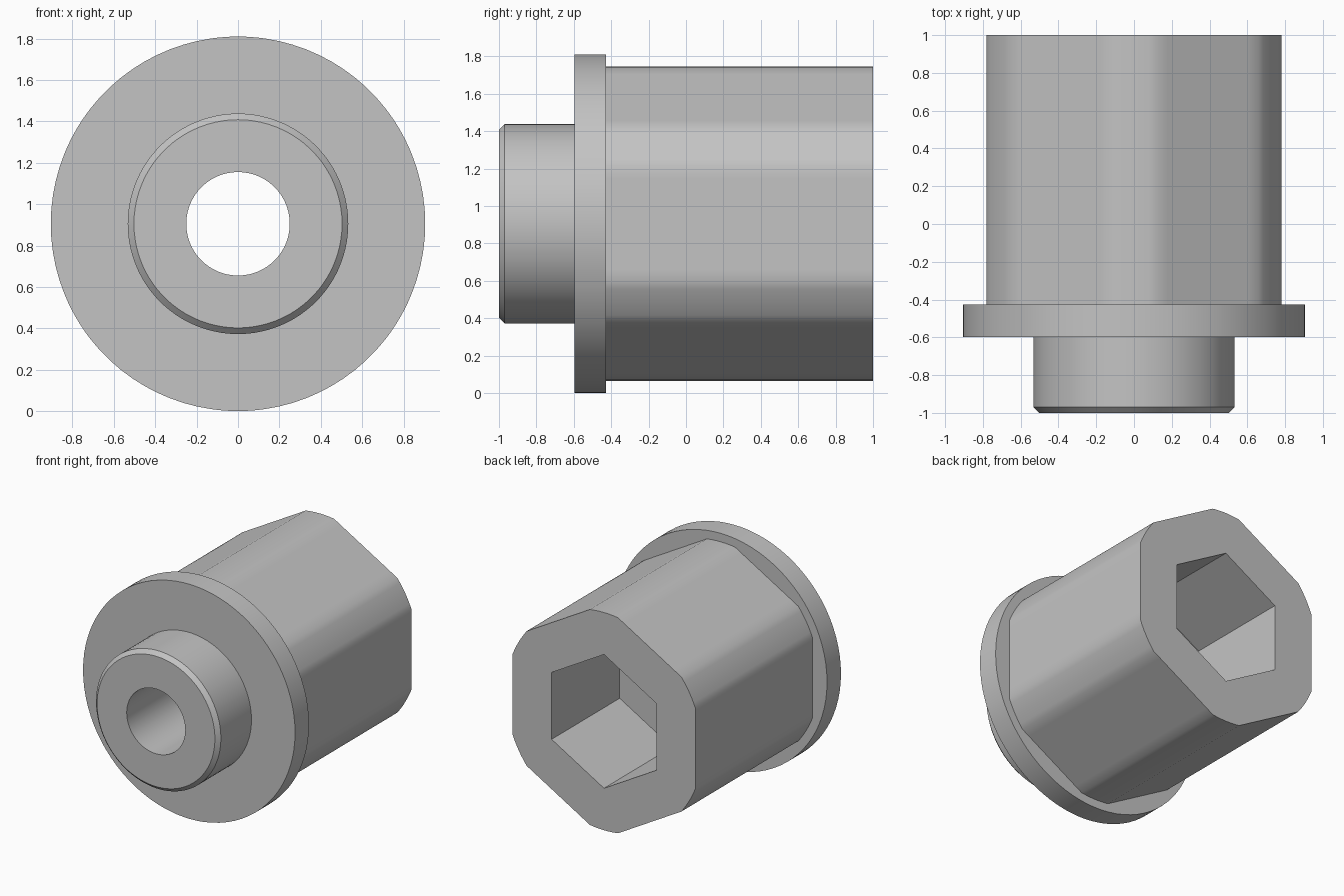
import bpy, bmesh
from math import cos, sin, acos, radians, pi

cube = bpy.data.objects.get("Cube")
if cube:
    bpy.data.objects.remove(cube)

# Main dimensions
CENTRE_Z = 0.905
BORE_R, FLANGE_R, BOSS_R = 0.25, 0.905, 0.533
SLEEVE_R, SLEEVE_FLAT, SOCKET_FLAT = 0.84, 0.78, 0.447
FLANGE_BACK, FLANGE_FRONT, SOCKET_FLOOR = -0.427, -0.597, 0.17

steel = bpy.data.materials.new("plain grey steel")
steel.use_nodes = True
GREY = (0.55, 0.55, 0.55, 1)
steel.diffuse_color = GREY
steel.node_tree.nodes["Principled BSDF"].inputs["Base Color"].default_value = GREY

# Shared angles: each sixth has a flat and a rounded corner
half_flat = acos(SLEEVE_FLAT / SLEEVE_R)
corner = pi / 3 - 2 * half_flat
angles = []
for k in range(6):
    start = k * pi / 3 - half_flat
    angles += [start + 2 * half_flat * i / 10 for i in range(10)]
    angles += [start + 2 * half_flat + corner * i / 6 for i in range(6)]


# Cross-sections as radius over angle
def circle(r):
    return lambda a: r


def hexagon(flat):
    return lambda a: flat / cos((a + pi / 6) % (pi / 3) - pi / 6)


def sleeve(a):
    return min(SLEEVE_R, hexagon(SLEEVE_FLAT)(a))


def skin(name, sections):
    """Bridge a run of (cross-section, y) rings into one surface."""
    bm = bmesh.new()
    rings = []
    for radius, y in sections:
        rings.append([bm.verts.new((radius(a) * cos(a), y, CENTRE_Z + radius(a) * sin(a)))
                      for a in angles])
    n = len(angles)
    for r0, r1 in zip(rings, rings[1:]):
        for i in range(n):
            j = (i + 1) % n
            bm.faces.new((r0[i], r0[j], r1[j], r1[i]))
    mesh = bpy.data.meshes.new(name)
    bm.to_mesh(mesh)
    bm.free()
    mesh.materials.append(steel)
    obj = bpy.data.objects.new(name, mesh)
    bpy.context.collection.objects.link(obj)
    bpy.ops.object.select_all(action='DESELECT')
    obj.select_set(True)
    bpy.context.view_layer.objects.active = obj
    bpy.ops.object.shade_smooth_by_angle(angle=radians(30))
    return obj


# Bored boss with chamfered nose, stepping out to the round flange
skin("flanged_boss", [
    (circle(BORE_R), FLANGE_BACK),
    (circle(BORE_R), -1),
    (circle(BOSS_R - 0.03), -1),
    (circle(BOSS_R), -0.97),
    (circle(BOSS_R), FLANGE_FRONT),
    (circle(FLANGE_R), FLANGE_FRONT),
    (circle(FLANGE_R), FLANGE_BACK),
    (sleeve, FLANGE_BACK),
])

# Six-sided sleeve with rounded corners, hexagonal socket and bore
skin("hex_sleeve", [
    (sleeve, FLANGE_BACK),
    (sleeve, 1),
    (hexagon(SOCKET_FLAT), 1),
    (hexagon(SOCKET_FLAT), SOCKET_FLOOR),
    (circle(BORE_R), SOCKET_FLOOR),
    (circle(BORE_R), FLANGE_BACK),
])
